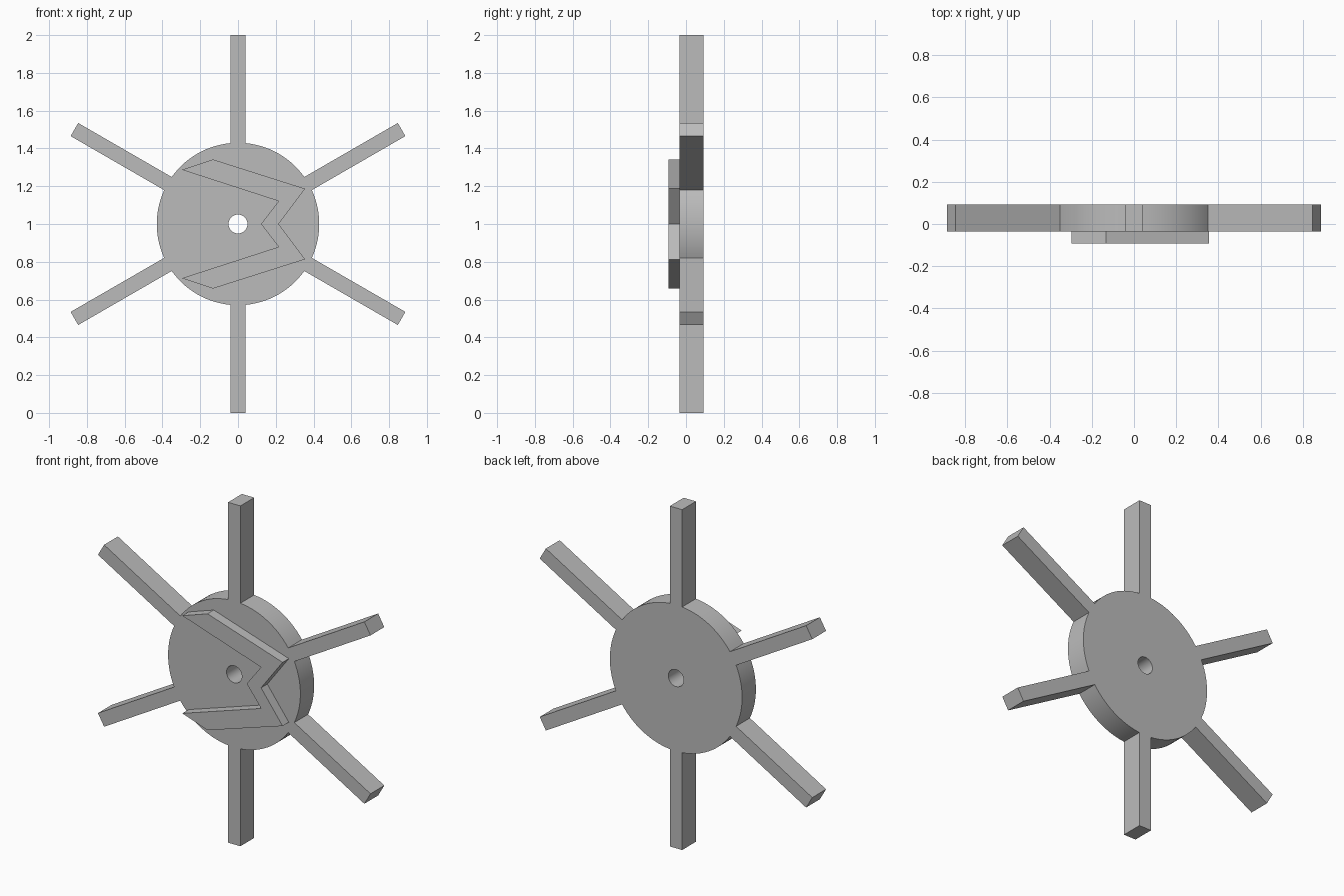
import bpy
import bmesh
from math import asin, cos, sin, pi, radians

cube = bpy.data.objects.get("Cube")
if cube:
    bpy.data.objects.remove(cube, do_unlink=True)

SPOKES = 6
HUB_RADIUS, HOLE_RADIUS, TIP_RADIUS = 0.43, 0.05, 1.0
SPOKE_HALF = 0.04
CENTRE_Z = 1.0
FRONT, FACE, BACK = -0.093, -0.035, 0.093

grey = bpy.data.materials.new("plain grey")
grey.use_nodes = True
colour = (0.5, 0.5, 0.5, 1)
grey.diffuse_color = colour
grey.node_tree.nodes["Principled BSDF"].inputs["Base Color"].default_value = colour


def polar(radius, angle):
    return radius * cos(angle), radius * sin(angle)


def extrude_outline(name, loops, y_front, y_back):
    """Fill closed x/z loops (inner loops become holes) and extrude along y."""
    bm = bmesh.new()
    edges = []
    for loop in loops:
        verts = [bm.verts.new((x, y_front, CENTRE_Z + z)) for x, z in loop]
        edges += [bm.edges.new((v, verts[i - 1])) for i, v in enumerate(verts)]
    bmesh.ops.triangle_fill(bm, edges=edges, use_beauty=True)
    result = bmesh.ops.extrude_face_region(bm, geom=bm.faces[:], use_keep_orig=True)
    moved = [g for g in result["geom"] if isinstance(g, bmesh.types.BMVert)]
    bmesh.ops.translate(bm, verts=moved, vec=(0, y_back - y_front, 0))
    bmesh.ops.recalc_face_normals(bm, faces=bm.faces[:])
    mesh = bpy.data.meshes.new(name)
    bm.to_mesh(mesh)
    bm.free()
    mesh.materials.append(grey)
    obj = bpy.data.objects.new(name, mesh)
    bpy.context.collection.objects.link(obj)
    bpy.ops.object.select_all(action="DESELECT")
    obj.select_set(True)
    bpy.context.view_layer.objects.active = obj
    bpy.ops.object.shade_smooth_by_angle(angle=radians(30))
    return obj


# Hub and spokes: one outline made of spoke tips joined by rim arcs
outline = []
root = asin(SPOKE_HALF / HUB_RADIUS)
step = 2 * pi / SPOKES
ARC_STEPS = 14
for i in range(SPOKES):
    a = pi / 2 + i * step
    for side in (-1, 1):
        x, z = polar(TIP_RADIUS, a)
        dx, dz = polar(SPOKE_HALF * side, a + pi / 2)
        outline.append((x + dx, z + dz))
    for k in range(ARC_STEPS + 1):
        outline.append(polar(HUB_RADIUS, a + root + (step - 2 * root) * k / ARC_STEPS))

hole = [polar(HOLE_RADIUS, 2 * pi * k / 40) for k in range(40)]
extrude_outline("spoked_wheel", [outline, hole], FACE, BACK)

# Raised chevron on the front face, mirrored about the wheel's centre line
upper = [(0.122, 0), (0.215, 0.121), (-0.297, 0.287), (-0.133, 0.342),
         (0.355, 0.187), (0.215, 0)]
lower = [(x, -z) for x, z in reversed(upper[1:-1])]
extrude_outline("front_chevron", [upper + lower], FRONT, FACE)
